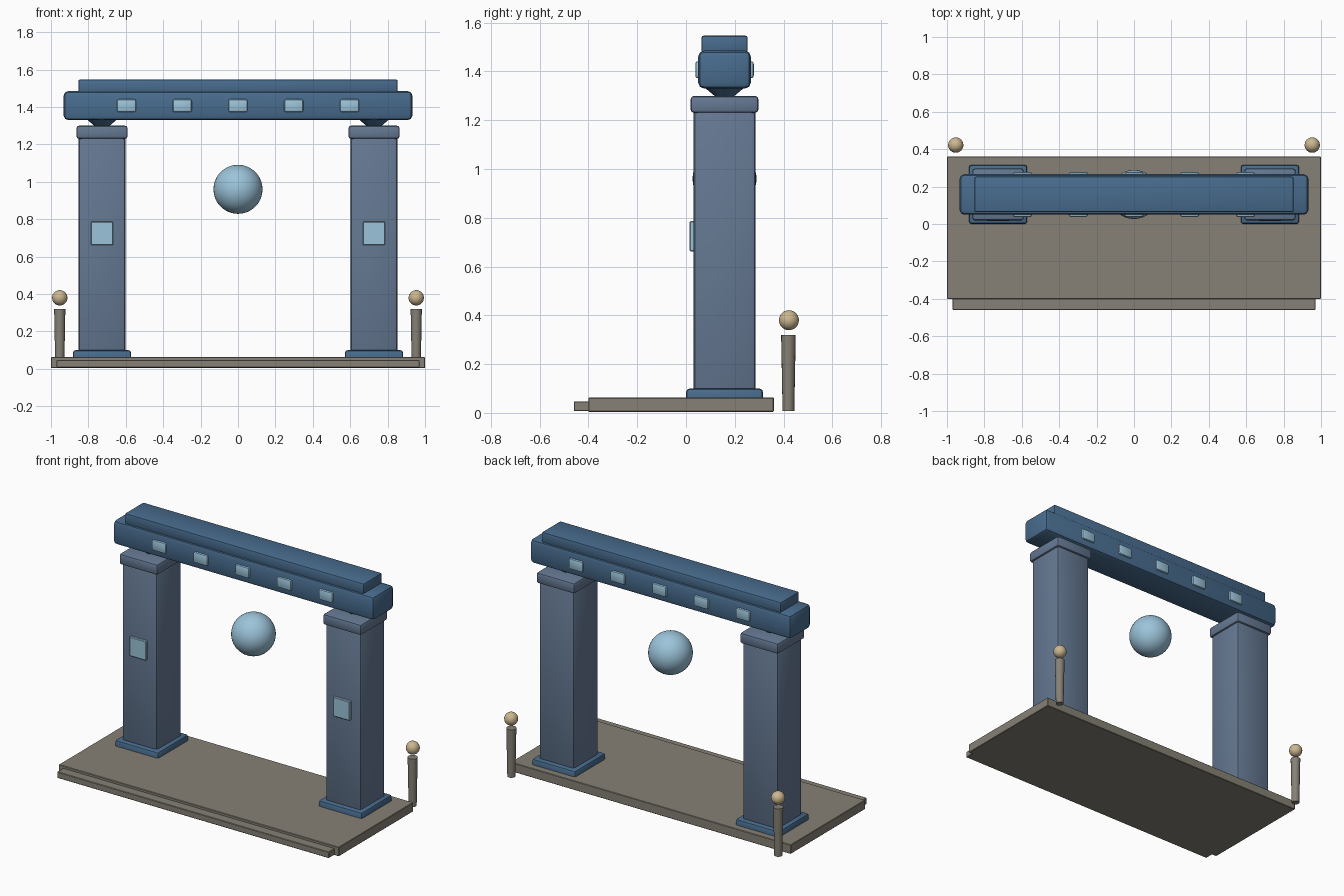
import bpy, bmesh
from math import radians

if "Cube" in bpy.data.objects:
    bpy.data.objects.remove(bpy.data.objects["Cube"])


def material(name, rgb):
    m = bpy.data.materials.new(name)
    m.diffuse_color = (*rgb, 1)
    m.use_nodes = True
    m.node_tree.nodes["Principled BSDF"].inputs["Base Color"].default_value = m.diffuse_color
    return m


NAVY = material("deep_blue", (0.065, 0.15, 0.27))
SLATE = material("slate_blue", (0.13, 0.19, 0.29))
PALE = material("pale_blue", (0.33, 0.55, 0.70))
STONE = material("stone", (0.24, 0.22, 0.18))
SAND = material("sand", (0.60, 0.47, 0.28))


def finish(name, bm, mat):
    me = bpy.data.meshes.new(name)
    bm.to_mesh(me)
    bm.free()
    me.materials.append(mat)
    ob = bpy.data.objects.new(name, me)
    bpy.context.collection.objects.link(ob)
    bpy.context.view_layer.objects.active = ob
    ob.select_set(True)
    bpy.ops.object.shade_smooth_by_angle(angle=radians(35))
    ob.select_set(False)
    return ob


def box(name, x, y, z, mat, bevel=0.0, segments=2):
    """Box from (min, max) ranges, with rounded edges."""
    bm = bmesh.new()
    bmesh.ops.create_cube(bm, size=1)
    for v in bm.verts:
        for i, (a, b) in enumerate((x, y, z)):
            v.co[i] = b if v.co[i] > 0 else a
    if bevel:
        bmesh.ops.bevel(bm, geom=bm.edges[:], offset=bevel, segments=segments,
                        profile=0.5, affect='EDGES')
    return finish(name, bm, mat)


def cone(name, x, y, z0, z1, r0, r1, mat, sides=16):
    bm = bmesh.new()
    bmesh.ops.create_cone(bm, cap_ends=True, segments=sides,
                          radius1=r0, radius2=r1, depth=z1 - z0)
    bmesh.ops.translate(bm, verts=bm.verts, vec=(x, y, (z0 + z1) / 2))
    return finish(name, bm, mat)


def ball(name, x, y, z, r, mat, u=32, v=20):
    bm = bmesh.new()
    bmesh.ops.create_uvsphere(bm, u_segments=u, v_segments=v, radius=r)
    bmesh.ops.translate(bm, verts=bm.verts, vec=(x, y, z))
    return finish(name, bm, mat)


def around(c, half):
    return (c - half, c + half)


Y = 0.158  # centre line of the gate

# Floor slab and front step
box("floor_slab", (-1, 1), (-0.40, 0.36), (0.004, 0.063), STONE, 0.003, 1)
box("front_step", (-0.97, 0.97), (-0.46, -0.39), (0.007, 0.047), STONE, 0.003, 1)

for side, s in (("left", -1), ("right", 1)):
    px = s * 0.727
    # Pillar with foot, cap, neck and inlaid panel
    box(f"{side}_pillar_foot", around(px, 0.156), around(Y, 0.158), (0.02, 0.10), NAVY, 0.015)
    box(f"{side}_pillar", around(px, 0.126), around(Y, 0.127), (0.08, 1.245), SLATE, 0.017)
    box(f"{side}_pillar_cap", around(px, 0.137), around(Y, 0.139), (1.23, 1.30), SLATE, 0.014)
    cone(f"{side}_pillar_neck", px, Y, 1.295, 1.345, 0.035, 0.095, NAVY, 24)
    box(f"{side}_pillar_panel", around(px, 0.06), (0.015, 0.045), (0.662, 0.787), PALE, 0.004, 1)
    # Lamp post behind the slab
    cone(f"{side}_lamp_post", s * 0.953, 0.42, 0.008, 0.32, 0.024, 0.03, STONE)
    ball(f"{side}_lamp_globe", s * 0.953, 0.422, 0.38, 0.041, SAND, 24, 14)

# Lintel with top beam and rows of studs front and back
box("lintel", (-0.932, 0.932), around(Y, 0.108), (1.33, 1.485), NAVY, 0.024)
box("top_beam", (-0.854, 0.854), around(Y, 0.095), (1.475, 1.547), NAVY, 0.01)
for i in range(5):
    sx = 0.298 * (i - 2)
    for face, f in (("front", -1), ("back", 1)):
        box(f"{face}_stud_{i + 1}", around(sx, 0.051), around(Y + f * 0.102, 0.018),
            (1.372, 1.442), PALE, 0.011)

# Floating orb in the opening
ball("floating_orb", 0, Y, 0.96, 0.131, PALE, 40, 24)
